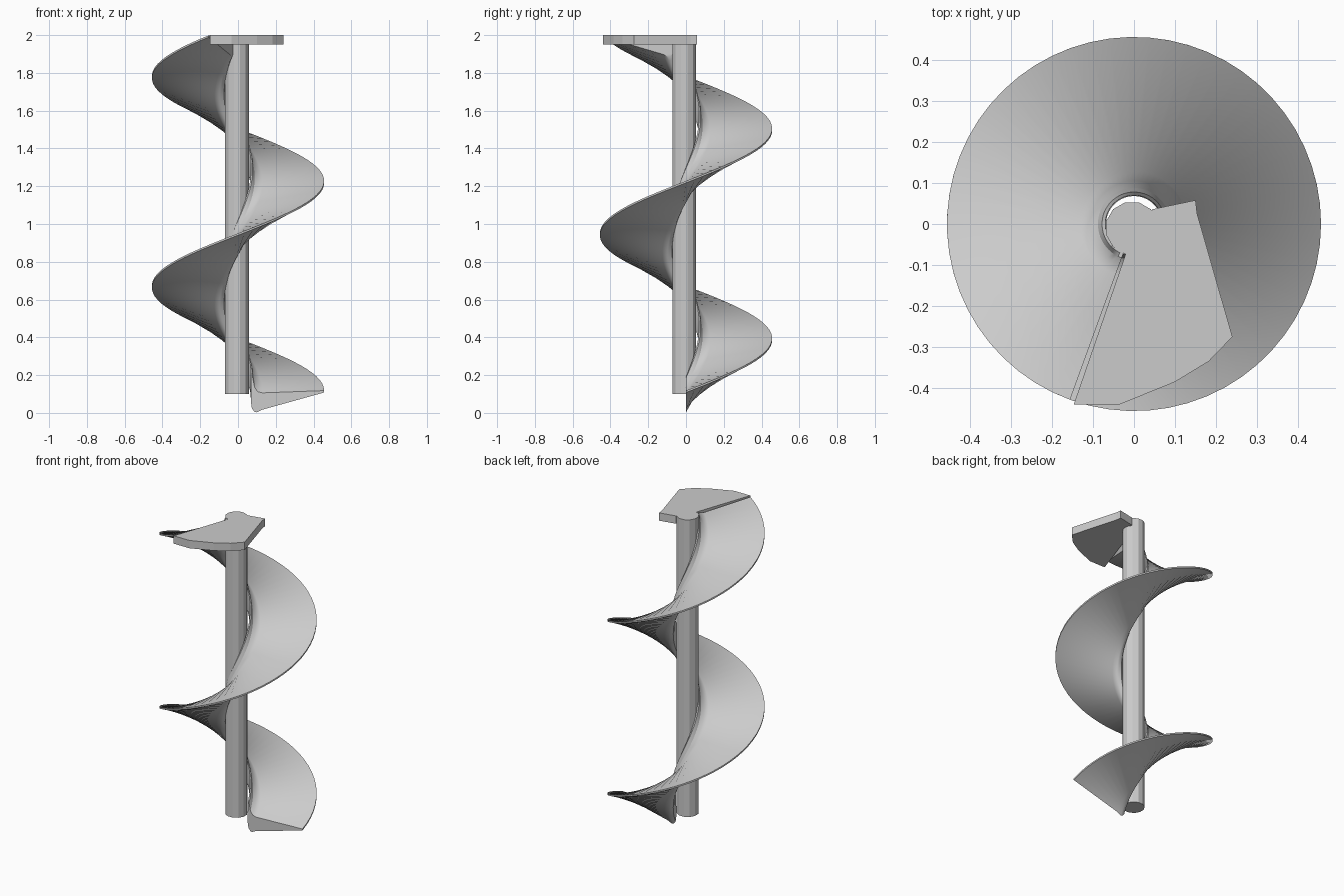
import bpy, bmesh, math

if "Cube" in bpy.data.objects:
    bpy.data.objects.remove(bpy.data.objects["Cube"])


def finish(bm, name, smooth=None):
    bmesh.ops.recalc_face_normals(bm, faces=bm.faces)
    me = bpy.data.meshes.new(name)
    bm.to_mesh(me)
    bm.free()
    ob = bpy.data.objects.new(name, me)
    bpy.context.collection.objects.link(ob)
    if smooth:
        bpy.ops.object.select_all(action='DESELECT')
        ob.select_set(True)
        bpy.context.view_layer.objects.active = ob
        bpy.ops.object.shade_smooth_by_angle(angle=math.radians(smooth))
    return ob


def prism(name, outline, z0, z1):
    bm = bmesh.new()
    low = [bm.verts.new((x, y, z0)) for x, y in outline]
    high = [bm.verts.new((x, y, z1)) for x, y in outline]
    bm.faces.new(low)
    bm.faces.new(high)
    n = len(outline)
    for i in range(n):
        j = (i + 1) % n
        bm.faces.new((low[i], low[j], high[j], high[i]))
    return finish(bm, name)


# spiral slide: wedge section with an inner lip, swept up a helix
PITCH, SWEEP, STEPS = 1.11, math.radians(610), 100
section = [(0.456, 0.118), (0.13, 0.106), (0.105, 0.112), (0.088, 0.135), (0.078, 0.185),
           (0.070, 0.19), (0.068, 0.06), (0.074, 0.022), (0.088, 0.006), (0.10, 0.003),
           (0.125, 0.016), (0.456, 0.108)]
bm = bmesh.new()
rings = []
for i in range(STEPS + 1):
    a = SWEEP * i / STEPS
    rise = PITCH * a / math.tau
    # the lip is trimmed level with the platform at the top
    rings.append([bm.verts.new((r * math.cos(a), r * math.sin(a), min(z + rise, 1.998)))
                  for r, z in section])
n = len(section)
for lo, hi in zip(rings, rings[1:]):
    for k in range(n):
        m = (k + 1) % n
        bm.faces.new((lo[k], lo[m], hi[m], hi[k]))
bm.faces.new(rings[0])
bm.faces.new(rings[-1])
finish(bm, "spiral_slide", 30)

# central pole
prism("center_pole", [(-0.005 + 0.065 * math.cos(math.tau * (i + 0.5) / 12),
                       -0.01 + 0.065 * math.sin(math.tau * (i + 0.5) / 12)) for i in range(12)],
      0.10, 2.0)

# landing platform at the top
prism("landing_platform", [(0.045, 0.036), (0.15, 0.058), (0.154, 0.025), (0.24, -0.275),
                           (0.182, -0.335), (0.10, -0.385), (-0.035, -0.44), (-0.147, -0.44),
                           (-0.02, -0.072)], 1.95, 2.0)
